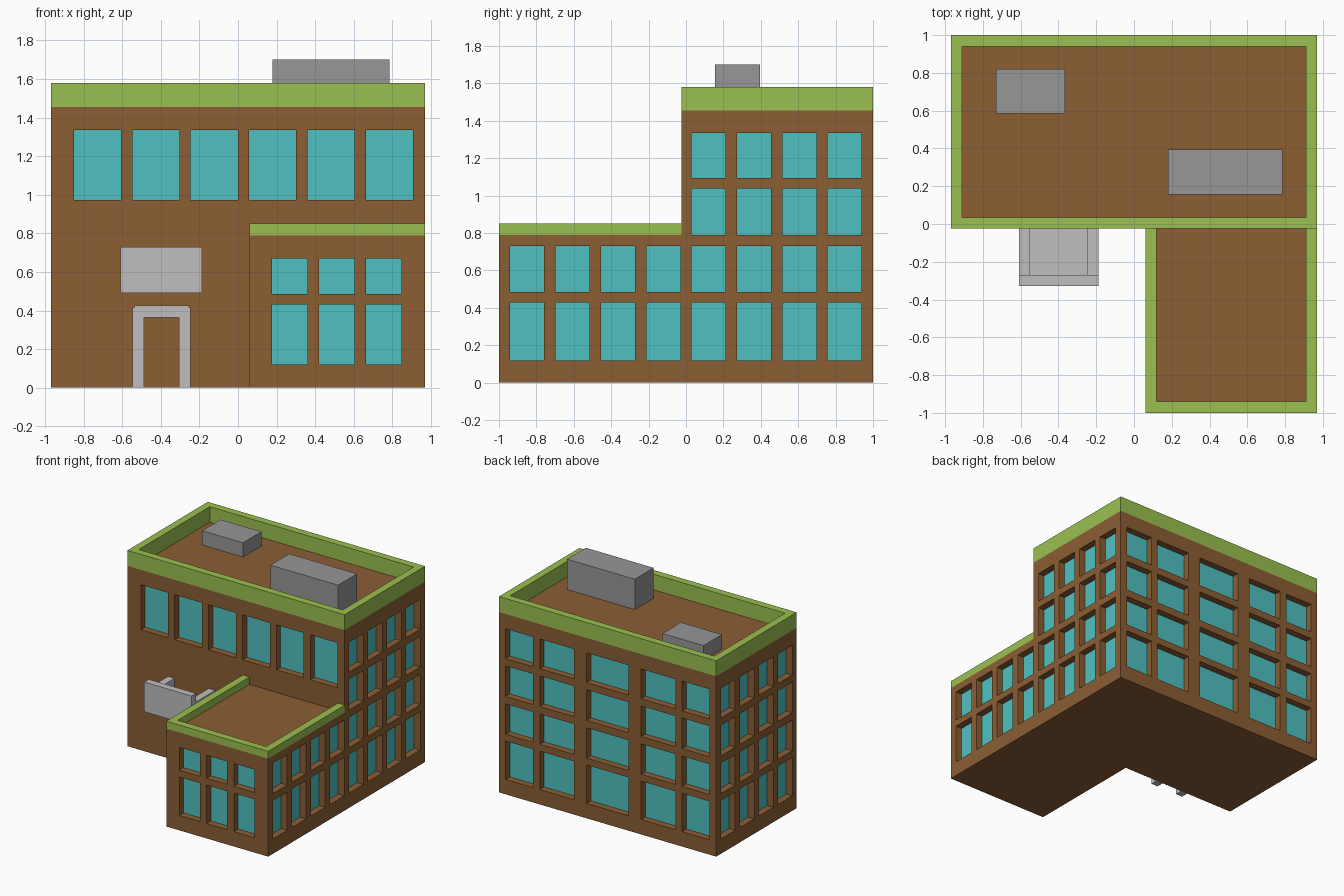
import bpy, bmesh
from mathutils import Vector

cube = bpy.data.objects.get("Cube")
if cube:
    bpy.data.objects.remove(cube)


def material(name, rgb):
    lin = [(c / 255 / 12.92) if c < 10 else ((c / 255 + 0.055) / 1.055) ** 2.4 for c in rgb]
    m = bpy.data.materials.new(name)
    m.use_nodes = True
    m.diffuse_color = (*lin, 1)
    m.node_tree.nodes["Principled BSDF"].inputs["Base Color"].default_value = (*lin, 1)
    return m


BROWN = material("brown_wall", (139, 94, 52))
GREEN = material("green_trim", (155, 192, 80))
TEAL = material("teal_glass", (80, 193, 193))
GREY = material("grey_metal", (151, 151, 151))
LIGHT = material("light_grey_stone", (193, 190, 191))


def finish(bm, name, *mats):
    bmesh.ops.remove_doubles(bm, verts=bm.verts, dist=0.0005)
    mesh = bpy.data.meshes.new(name)
    bm.to_mesh(mesh)
    bm.free()
    for m in mats:
        mesh.materials.append(m)
    ob = bpy.data.objects.new(name, mesh)
    bpy.context.collection.objects.link(ob)
    return ob


def face(bm, pts, normal, mat=0):
    f = bm.faces.new([bm.verts.new(p) for p in pts])
    f.normal_update()
    if f.normal.dot(Vector(normal)) < 0:
        f.normal_flip()
    f.material_index = mat


def wall(bm, axis, pos, sign, span, cols, height, rows, depth=0.055):
    """Flat wall on the plane axis=pos, facing sign, with recessed windows at cols x rows."""
    def P(u, z, d=0.0):
        w = pos - sign * d
        return Vector((w, u, z)) if axis == 0 else Vector((u, w, z))

    n = Vector((sign, 0, 0)) if axis == 0 else Vector((0, sign, 0))
    us = sorted([*span, *(v for c in cols for v in c)])
    zs = sorted([0, height, *(v for r in rows for v in r)])
    for i, (u0, u1) in enumerate(zip(us, us[1:])):
        for j, (z0, z1) in enumerate(zip(zs, zs[1:])):
            ring = [(u0, z0), (u1, z0), (u1, z1), (u0, z1)]
            if not (i % 2 and j % 2):
                face(bm, [P(*c) for c in ring], n)
                continue
            # window cell: glass set back, four reveals around it
            face(bm, [P(*c, depth) for c in ring], n, 1)
            mid = P((u0 + u1) / 2, (z0 + z1) / 2)
            for a, b in zip(ring, ring[1:] + ring[:1]):
                face(bm, [P(*a), P(*b), P(*b, depth), P(*a, depth)],
                     mid - (P(*a) + P(*b)) / 2)


def slab(bm, x0, x1, y0, y1, z, up):
    face(bm, [(x0, y0, z), (x1, y0, z), (x1, y1, z), (x0, y1, z)], (0, 0, up))


def box(name, x, y, z, mat):
    bm = bmesh.new()
    bmesh.ops.create_cube(bm, size=1)
    for v in bm.verts:
        v.co = [r[0] if c < 0 else r[1] for c, r in zip(v.co, (x, y, z))]
    return finish(bm, name, mat)


def parapet(name, outer, inner, z0, z1, closed):
    """Mitred rim following an outer and an inner outline."""
    bm = bmesh.new()
    loops = [[bm.verts.new((x, y, z)) for x, y in path]
             for path, z in ((outer, z0), (outer, z1), (inner, z1), (inner, z0))]
    count = len(outer)
    for i in range(count if closed else count - 1):
        k = (i + 1) % count
        for a, b in zip(loops, loops[1:] + loops[:1]):
            bm.faces.new((a[i], a[k], b[k], b[i]))
    if not closed:
        for i in (0, -1):
            bm.faces.new([l[i] for l in loops])
    bmesh.ops.recalc_face_normals(bm, faces=bm.faces)
    return finish(bm, name, GREEN)


# Overall sizes
X, FRONT, BACK, WING_X, WING_Y = 0.97, -0.025, 1.0, 0.06, -1.0
ROOF, TOP, WING_ROOF, WING_TOP = 1.455, 1.58, 0.79, 0.85
T = 0.06

# Window layout
rows = [(0.12, 0.43), (0.485, 0.73), (0.79, 1.037), (1.095, 1.335)]
side_cols = [(-0.94 + 0.2425 * i, -0.758 + 0.2425 * i) for i in range(8)]
front_cols = [(-0.85 + 0.3025 * i, -0.606 + 0.3025 * i) for i in range(6)]
back_half = [(0.30, 0.605), (0.665, 0.91)]
back_cols = [(-b, -a) for a, b in back_half] + [(-0.187, 0.187)] + back_half
wing_cols = [(0.176 + 0.2435 * i, 0.36 + 0.2435 * i) for i in range(3)]

# Main block
bm = bmesh.new()
wall(bm, 1, FRONT, -1, (-X, X), front_cols, ROOF, [(0.972, 1.335)])
wall(bm, 1, BACK, 1, (-X, X), back_cols, ROOF, rows)
for s in (-1, 1):
    wall(bm, 0, s * X, s, (FRONT, BACK), side_cols[4:], ROOF, rows)
slab(bm, -X, X, FRONT, BACK, ROOF, 1)
slab(bm, -X, X, FRONT, BACK, 0, -1)
finish(bm, "main_block", BROWN, TEAL)

# Low wing
bm = bmesh.new()
wall(bm, 1, WING_Y, -1, (WING_X, X), wing_cols, WING_ROOF, [rows[0], (0.485, 0.67)])
for pos, s in ((WING_X, -1), (X, 1)):
    wall(bm, 0, pos, s, (WING_Y, FRONT), side_cols[:4], WING_ROOF, rows[:2])
slab(bm, WING_X, X, WING_Y, FRONT, WING_ROOF, 1)
slab(bm, WING_X, X, WING_Y, FRONT, 0, -1)
finish(bm, "wing", BROWN, TEAL)

# Roof rims
parapet("main_parapet",
        [(-X, FRONT), (X, FRONT), (X, BACK), (-X, BACK)],
        [(-X + T, FRONT + T), (X - T, FRONT + T), (X - T, BACK - T), (-X + T, BACK - T)],
        ROOF, TOP, True)
parapet("wing_parapet",
        [(WING_X, FRONT), (WING_X, WING_Y), (X, WING_Y), (X, FRONT)],
        [(WING_X + T, FRONT), (WING_X + T, WING_Y + T), (X - T, WING_Y + T), (X - T, FRONT)],
        WING_ROOF, WING_TOP, False)

# Rooftop units
box("large_roof_unit", (0.18, 0.785), (0.155, 0.395), (ROOF, 1.70), GREY)
box("small_roof_unit", (-0.73, -0.365), (0.585, 0.82), (ROOF, 1.57), GREY)

# Entrance canopy: fascia, two side arms and a low deck
box("canopy_fascia", (-0.608, -0.187), (-0.327, -0.27), (0.49, 0.73), LIGHT)
box("canopy_arm_right", (-0.608, -0.55), (-0.27, FRONT), (0.49, 0.66), LIGHT)
box("canopy_arm_left", (-0.245, -0.187), (-0.27, FRONT), (0.49, 0.66), LIGHT)
box("canopy_deck", (-0.55, -0.245), (-0.27, FRONT), (0.49, 0.55), LIGHT)

# Door surround
box("door_post_right", (-0.547, -0.487), (-0.085, FRONT), (0, 0.415), LIGHT)
box("door_post_left", (-0.305, -0.245), (-0.085, FRONT), (0, 0.415), LIGHT)
box("door_lintel", (-0.537, -0.255), (-0.087, FRONT), (0.365, 0.425), LIGHT)
